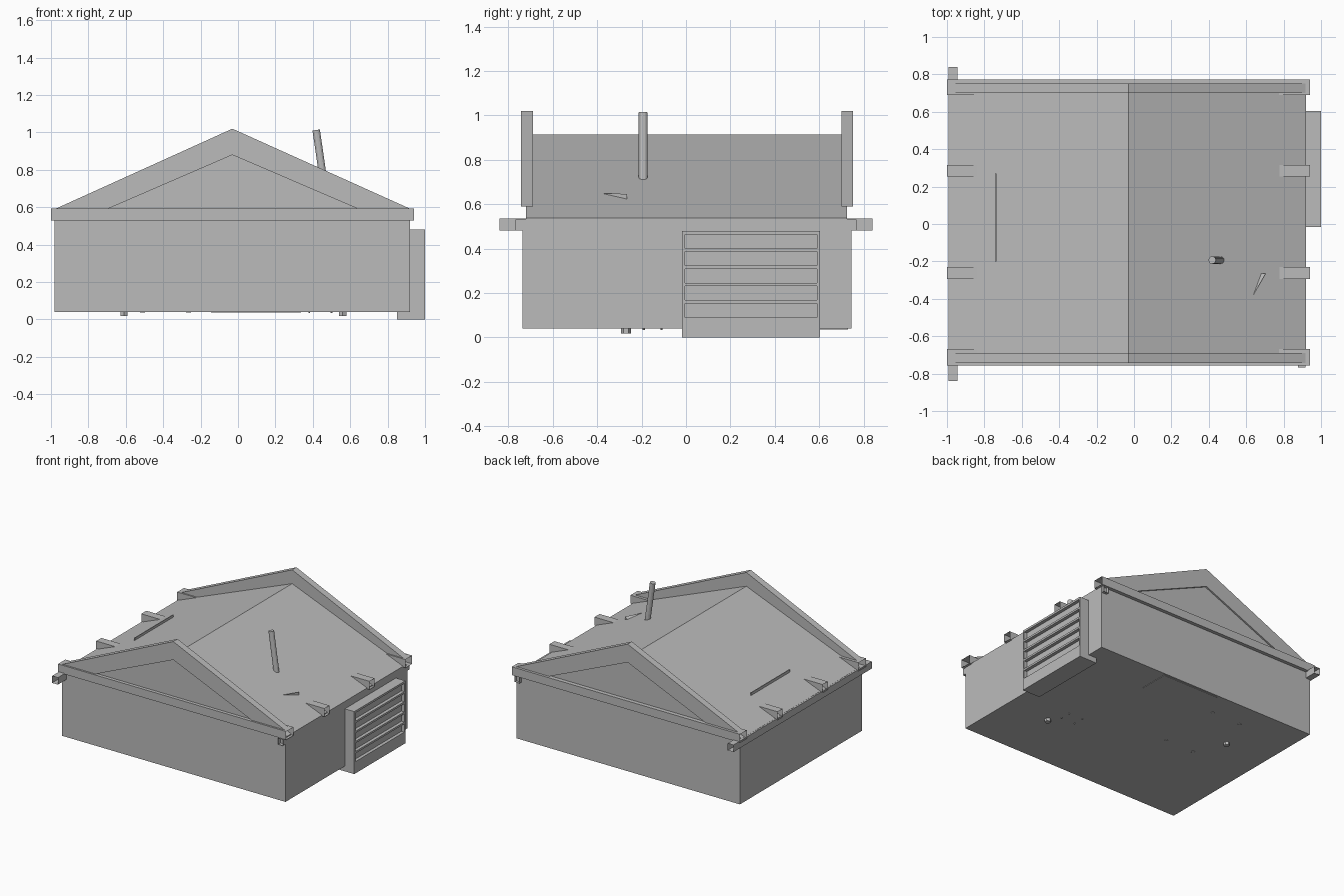
import bpy, bmesh, math
from mathutils import Vector

if "Cube" in bpy.data.objects:
    bpy.data.objects.remove(bpy.data.objects["Cube"])

grey = bpy.data.materials.new("plain_grey")
grey.diffuse_color = (0.5, 0.5, 0.5, 1)
grey.use_nodes = True
grey.node_tree.nodes["Principled BSDF"].inputs["Base Color"].default_value = grey.diffuse_color


def finish(name, bm, fix=True):
    if fix:
        bmesh.ops.recalc_face_normals(bm, faces=bm.faces)
    me = bpy.data.meshes.new(name)
    bm.to_mesh(me)
    bm.free()
    me.materials.append(grey)
    ob = bpy.data.objects.new(name, me)
    bpy.context.collection.objects.link(ob)
    return ob


def box(name, x0, x1, y0, y1, z0, z1, open_axis=None):
    """Box between two corners; open_axis leaves both ends on that axis open."""
    bm = bmesh.new()
    bmesh.ops.create_cube(bm, size=1)
    for v in bm.verts:
        v.co = (x1 if v.co.x > 0 else x0, y1 if v.co.y > 0 else y0, z1 if v.co.z > 0 else z0)
    if open_axis is not None:
        bm.normal_update()
        ends = [f for f in bm.faces if abs(f.normal[open_axis]) > 0.9]
        bmesh.ops.delete(bm, geom=ends, context='FACES_ONLY')
    return finish(name, bm, fix=False)


def extrude_y(name, pts, y0, y1):
    """Extrude an x/z outline along y."""
    bm = bmesh.new()
    f = bm.faces.new([bm.verts.new((x, y0, z)) for x, z in pts])
    r = bmesh.ops.extrude_face_region(bm, geom=[f])
    for v in r["geom"]:
        if isinstance(v, bmesh.types.BMVert):
            v.co.y = y1
    return finish(name, bm)


def rod(name, a, b, radius, sides):
    a, b = Vector(a), Vector(b)
    bm = bmesh.new()
    bmesh.ops.create_cone(bm, cap_ends=True, segments=sides, radius1=radius,
                          radius2=radius, depth=(b - a).length)
    rot = (b - a).to_track_quat('Z', 'Y')
    for v in bm.verts:
        v.co = rot @ v.co + (a + b) / 2
    return finish(name, bm)


# Walls and roof
RIDGE = -0.03
box("walls", -0.98, 0.92, -0.737, 0.745, 0.04, 0.533)
extrude_y("roof", [(-0.98, 0.533), (0.92, 0.533), (0.92, 0.537), (RIDGE, 0.914), (-0.98, 0.537)],
          -0.72, 0.725)

# Gables: raised surround with a slightly recessed triangle
surround = [(-0.98, 0.59), (RIDGE, 1.02), (0.925, 0.59), (0.645, 0.59), (RIDGE, 0.88), (-0.70, 0.59)]
panel = [(-0.70, 0.59), (RIDGE, 0.88), (0.645, 0.59)]
for name, y0, y1 in (("front", -0.743, -0.69), ("back", 0.70, 0.752)):
    extrude_y(name + "_gable_surround", surround, y0, y1)
    extrude_y(name + "_gable_panel", panel, y0 + 0.012, y1 - 0.012)

# Hollow beams under the gables
for name, y0, y1 in (("front", -0.757, -0.668), ("back", 0.69, 0.772)):
    box(name + "_gable_beam", -1.0, 0.94, y0, y1, 0.53, 0.594, 0)

# Hollow rafter ends breaking through the roof
for i, y in enumerate((-0.262, 0.285)):
    box(f"left_rafter_{i}", -1.0, -0.78, y - 0.031, y + 0.031, 0.53, 0.593, 0)
    box(f"right_rafter_{i}", 0.73, 0.94, y - 0.031, y + 0.031, 0.53, 0.593, 0)

# Hollow long beams below the eaves
box("left_eave_beam", -0.992, -0.943, -0.84, 0.84, 0.482, 0.536, 1)
box("right_eave_beam", 0.877, 0.918, -0.767, 0.768, 0.482, 0.53, 1)

# Shutter door: back panel, side posts and rails between five recessed slats
Y0, Y1 = -0.017, 0.604
box("door_core", 0.85, 0.975, Y0, Y1, 0.0, 0.48)
box("door_post_front", 0.97, 1.0, Y0, Y0 + 0.013, 0.0, 0.48)
box("door_post_back", 0.97, 1.0, Y1 - 0.013, Y1, 0.0, 0.48)
edges = [0.0] + [0.09 + 0.0778 * i for i in range(5)]
tops = [0.0] + [0.153 + 0.0778 * i for i in range(5)]
for i in range(6):
    low = tops[i]
    high = edges[i + 1] if i < 5 else 0.48
    box(f"door_rail_{i}", 0.97, 1.0, Y0 + 0.013, Y1 - 0.013, low, high)

# Leaning chimney pipe
rod("chimney_pipe", (0.465, -0.193, 0.69), (0.418, -0.193, 1.013), 0.02, 12)

# Thin sheets poking through the roof
box("left_roof_sliver", -0.742, -0.736, -0.20, 0.27, 0.60, 0.652)
bm = bmesh.new()
p = [bm.verts.new(c) for c in ((0.638, -0.38, 0.649), (0.704, -0.265, 0.622),
                               (0.704, -0.265, 0.646), (0.66, -0.265, 0.62))]
for a, b, c in ((0, 1, 2), (0, 2, 3), (0, 3, 1), (1, 3, 2)):
    bm.faces.new((p[a], p[b], p[c]))
finish("right_roof_sliver", bm)

# Underside: hatch plate, two pegs and small leg tips
box("floor_hatch", -0.145, 0.336, 0.50, 0.73, 0.036, 0.045)
for i, (x, y) in enumerate(((-0.61, 0.28), (0.56, -0.27))):
    rod(f"floor_peg_{i}", (x, y, 0.018), (x, y, 0.05), 0.022, 6)
for x in (-0.51, -0.265):
    for y in (0.035, 0.54):
        rod("table_leg_tip", (x, y, 0.036), (x, y, 0.05), 0.013, 8)
for x in (0.38, 0.50):
    for y in (-0.19, -0.11):
        rod("chair_leg_tip", (x, y, 0.034), (x, y, 0.05), 0.005, 6)
